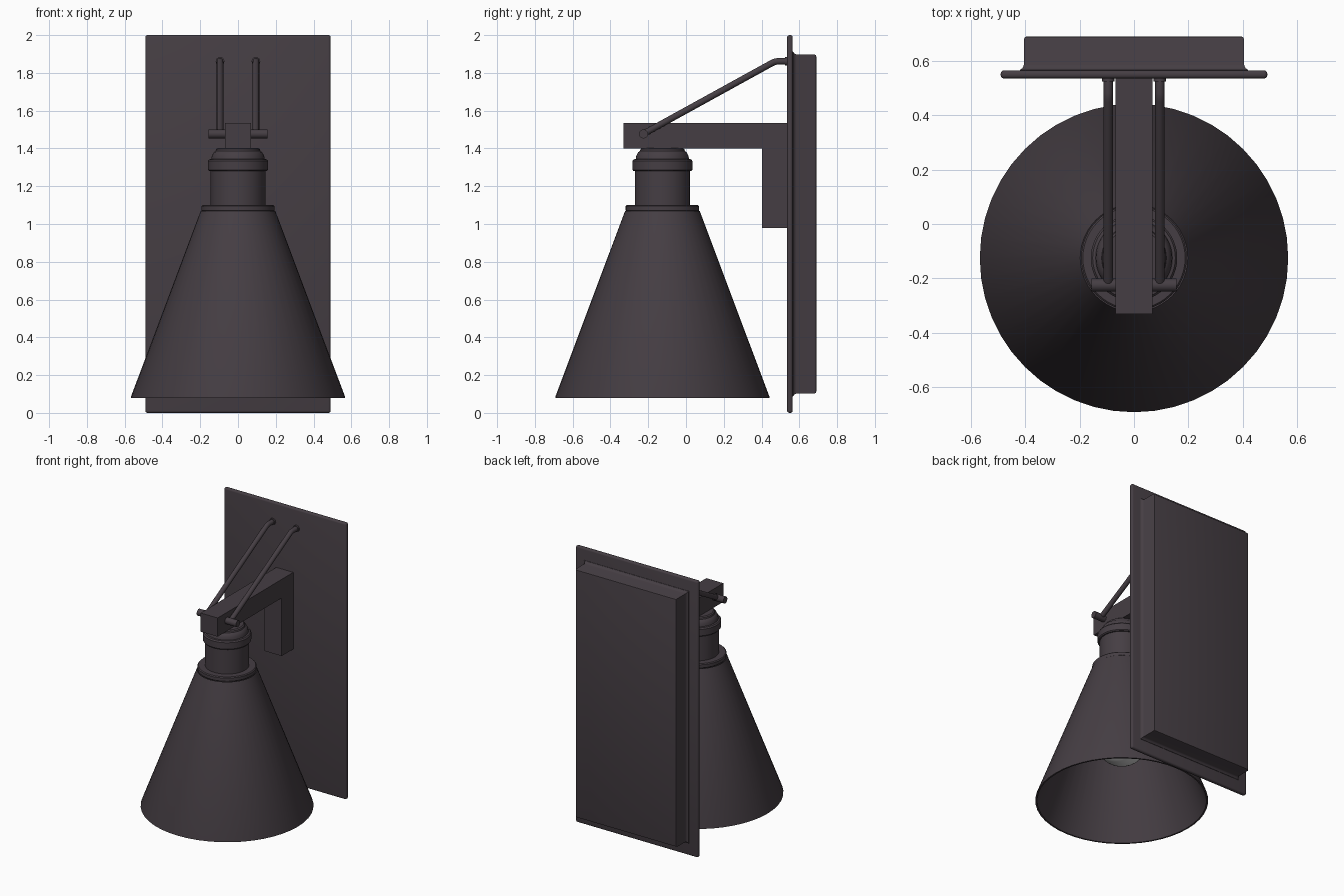
import bpy, bmesh, math
from mathutils import Matrix, Vector

if "Cube" in bpy.data.objects:
    bpy.data.objects.remove(bpy.data.objects["Cube"])

AXIS_Y = -0.125   # lamp axis
SEG = 48


def material(name, rgb):
    m = bpy.data.materials.new(name)
    m.diffuse_color = (*rgb, 1)
    m.use_nodes = True
    m.node_tree.nodes["Principled BSDF"].inputs["Base Color"].default_value = m.diffuse_color
    return m


BRONZE = material("dark_bronze", (0.060, 0.048, 0.057))
GLASS = material("bulb_glass", (0.60, 0.60, 0.60))


def finish(obj, mat, angle=35):
    obj.data.materials.clear()
    obj.data.materials.append(mat)
    bpy.ops.object.select_all(action='DESELECT')
    obj.select_set(True)
    bpy.context.view_layer.objects.active = obj
    bpy.ops.object.shade_smooth_by_angle(angle=math.radians(angle))
    return obj


def from_bmesh(name, bm, mat, angle=35):
    bmesh.ops.recalc_face_normals(bm, faces=bm.faces)
    me = bpy.data.meshes.new(name)
    bm.to_mesh(me)
    bm.free()
    obj = bpy.data.objects.new(name, me)
    bpy.context.collection.objects.link(obj)
    return finish(obj, mat, angle)


def lathe(name, profile, mat, closed=False, angle=35):
    """Revolve (radius, z) points about the lamp axis."""
    bm = bmesh.new()
    vs = [bm.verts.new((r, AXIS_Y, z)) for r, z in profile]
    edges = [bm.edges.new(p) for p in zip(vs, vs[1:])]
    if closed:
        edges.append(bm.edges.new((vs[-1], vs[0])))
    bmesh.ops.spin(bm, geom=vs + edges, cent=(0, AXIS_Y, 0), axis=(0, 0, 1),
                   angle=2 * math.pi, steps=SEG)
    bmesh.ops.remove_doubles(bm, verts=bm.verts, dist=1e-4)
    return from_bmesh(name, bm, mat, angle)


def rod(name, points, radius, mat):
    """Round capped tube along a path."""
    cu = bpy.data.curves.new(name, 'CURVE')
    cu.dimensions = '3D'
    cu.bevel_depth = radius
    cu.bevel_resolution = 5
    cu.use_fill_caps = True
    sp = cu.splines.new('POLY')
    sp.points.add(len(points) - 1)
    for p, co in zip(sp.points, points):
        p.co = (*co, 1)
    obj = bpy.data.objects.new(name, cu)
    bpy.context.collection.objects.link(obj)
    bpy.ops.object.select_all(action='DESELECT')
    obj.select_set(True)
    bpy.context.view_layer.objects.active = obj
    bpy.ops.object.convert(target='MESH')
    return finish(bpy.context.view_layer.objects.active, mat)


# Wall plate with softened edges
bm = bmesh.new()
bmesh.ops.create_cube(bm, size=1, matrix=Matrix.Translation((0, 0.55, 1.0))
                      @ Matrix.Diagonal((0.98, 0.03, 2.0, 1)))
bmesh.ops.bevel(bm, geom=bm.edges[:], offset=0.012, segments=3, profile=0.5,
                affect='EDGES')
from_bmesh("wall_plate", bm, BRONZE)

# Back box: stacked rectangles with a flared foot and rounded back edge
bm = bmesh.new()
rings = []
for grow, y in ((0.016, 0.560), (0.014, 0.567), (0.005, 0.573), (0, 0.585),
                (0, 0.678), (-0.004, 0.687), (-0.012, 0.69)):
    hx, hz = 0.405 + grow, 0.898 + grow
    rings.append([bm.verts.new((sx * hx, y, 1.0 + sz * hz))
                  for sx, sz in ((-1, -1), (1, -1), (1, 1), (-1, 1))])
for a, b in zip(rings, rings[1:]):
    for i in range(4):
        j = (i + 1) % 4
        bm.faces.new((a[i], a[j], b[j], b[i]))
bm.faces.new(rings[0])
bm.faces.new(rings[-1])
from_bmesh("back_box", bm, BRONZE)

# L-shaped arm, extruded across x
bm = bmesh.new()
outline = [(-0.33, 1.40), (0.402, 1.40), (0.402, 0.98), (0.536, 0.98),
           (0.536, 1.535), (-0.33, 1.535)]
face = bm.faces.new([bm.verts.new((-0.068, y, z)) for y, z in outline])
ext = bmesh.ops.extrude_face_region(bm, geom=[face])
bmesh.ops.translate(bm, vec=Vector((0.136, 0, 0)),
                    verts=[v for v in ext["geom"] if isinstance(v, bmesh.types.BMVert)])
from_bmesh("arm", bm, BRONZE)

# Cross pin and the two stay rods
rod("cross_pin", [(-0.157, -0.225, 1.477), (0.157, -0.225, 1.477)], 0.024, BRONZE)
for side, sx in (("left", -0.095), ("right", 0.095)):
    rod(f"stay_rod_{side}",
        [(sx, -0.235, 1.472), (sx, 0.455, 1.852), (sx, 0.468, 1.858),
         (sx, 0.483, 1.861), (sx, 0.54, 1.861)], 0.0175, BRONZE)
    rod(f"rod_flange_{side}", [(sx, 0.524, 1.861), (sx, 0.54, 1.861)], 0.023, BRONZE)

# Thin conical shade, open below
lathe("shade", [(0.198, 1.068), (0.567, 0.085), (0.567, 0.08), (0.556, 0.08),
                (0.187, 1.060)], BRONZE, closed=True)

# Collar, neck and stepped cap
lathe("socket", [(0, 1.065), (0.188, 1.065), (0.194, 1.071), (0.194, 1.094),
                 (0.188, 1.10), (0.145, 1.10), (0.145, 1.28), (0.153, 1.28),
                 (0.159, 1.287), (0.159, 1.333), (0.152, 1.342), (0.141, 1.344),
                 (0.138, 1.362), (0.128, 1.380), (0.119, 1.386), (0.116, 1.396),
                 (0.108, 1.402), (0, 1.402)], BRONZE)

# Bulb holder inside the shade
lathe("bulb_holder", [(0, 0.90), (0.085, 0.90), (0.085, 1.07), (0, 1.07)], BRONZE)

# Bulb: round globe running into a narrow neck
R, ZC = 0.175, 0.54
profile = [(R * math.sin(a), ZC - R * math.cos(a))
           for a in (math.radians(130) * i / 16 for i in range(17))]
profile[0] = (0, ZC - R)
profile += [(0.100, 0.71), (0.080, 0.78), (0.070, 0.85), (0.068, 0.91), (0, 0.91)]
lathe("bulb", profile, GLASS, angle=60)
